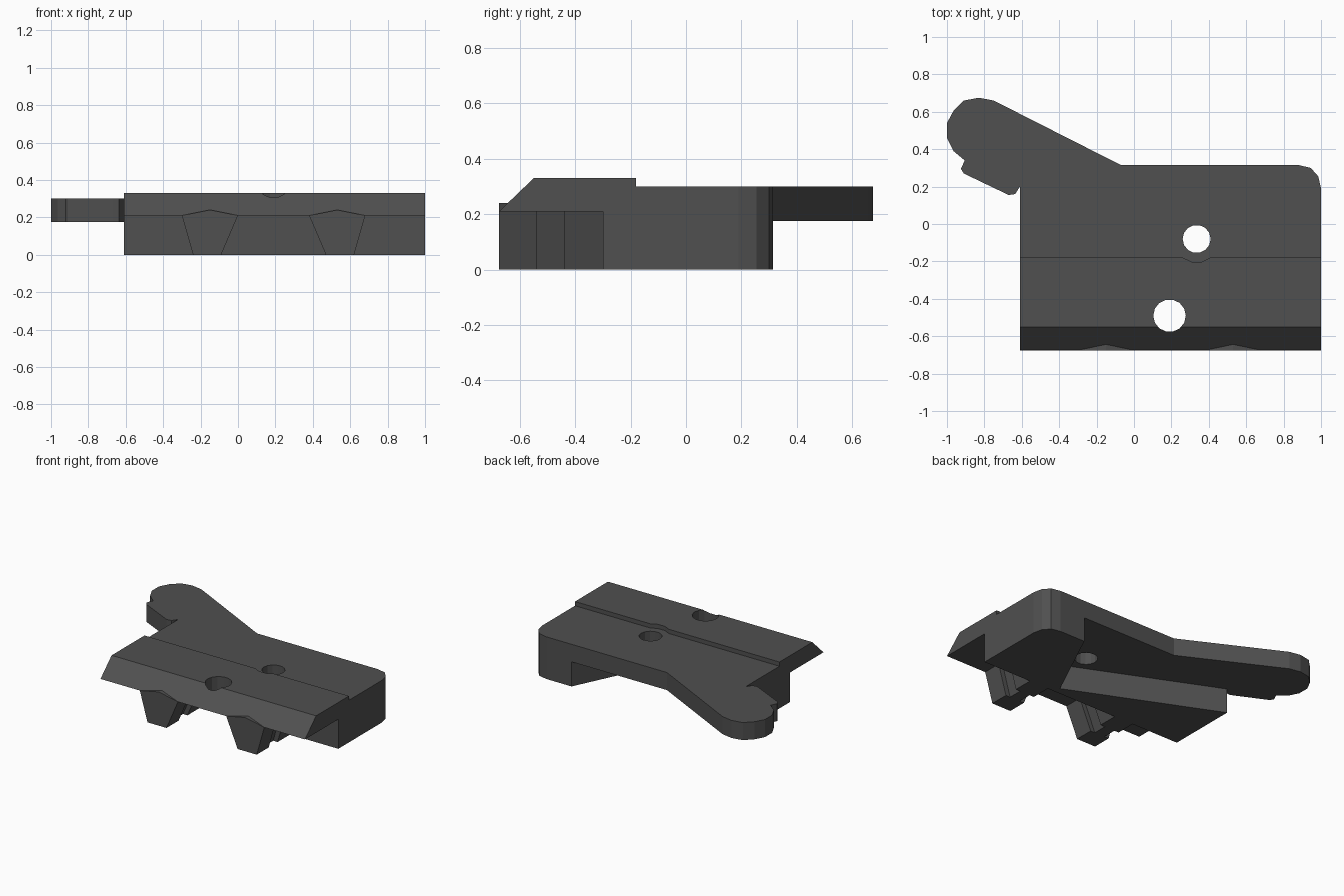
import bpy, bmesh, math

cube = bpy.data.objects.get("Cube")
if cube:
    bpy.data.objects.remove(cube, do_unlink=True)

gray = bpy.data.materials.new("dark_gray")
gray.use_nodes = True
color = (0.08, 0.08, 0.08, 1)
gray.diffuse_color = color
gray.node_tree.nodes["Principled BSDF"].inputs["Base Color"].default_value = color


def prism(name, outline, start, end, axis="z"):
    """Extrude an outline along z, x (outline in y,z) or y (outline in x,z)."""
    place = {"z": lambda a, b, t: (a, b, t),
             "x": lambda a, b, t: (t, a, b),
             "y": lambda a, b, t: (a, t, b)}[axis]
    bm = bmesh.new()
    low = [bm.verts.new(place(a, b, start)) for a, b in outline]
    high = [bm.verts.new(place(a, b, end)) for a, b in outline]
    bm.faces.new(low)
    bm.faces.new(high)
    for i in range(len(low)):
        j = (i + 1) % len(low)
        bm.faces.new((low[i], low[j], high[j], high[i]))
    bmesh.ops.recalc_face_normals(bm, faces=bm.faces)
    mesh = bpy.data.meshes.new(name)
    bm.to_mesh(mesh)
    bm.free()
    mesh.materials.append(gray)
    obj = bpy.data.objects.new(name, mesh)
    bpy.context.collection.objects.link(obj)
    return obj


def circle(x, y, radius, sides=14):
    return [(x + radius * math.cos(math.tau * i / sides),
             y + radius * math.sin(math.tau * i / sides)) for i in range(sides)]


def combine(target, other, operation):
    """Apply a boolean and discard the second shape."""
    mod = target.modifiers.new(operation, "BOOLEAN")
    mod.operation = operation
    mod.solver = "EXACT"
    mod.object = other
    bpy.context.view_layer.objects.active = target
    bpy.ops.object.modifier_apply(modifier=mod.name)
    bpy.data.objects.remove(other, do_unlink=True)


LEFT, RIGHT, FRONT, BACK = -0.61, 1.0, -0.675, 0.315
WALL, LEDGE, DECK, TOP = -0.30, 0.21, 0.30, 0.33

# Main block with one rounded rear corner
body = prism("clamp_body", [(LEFT, WALL), (RIGHT, WALL), (RIGHT, 0.19), (0.985, 0.255),
                            (0.945, 0.30), (0.88, BACK), (LEFT, BACK)], 0, DECK)

# Slanted pocket under the deck for the lever
pocket = prism("pocket_cutter", [(LEFT - 0.05, 0.225), (0.41, -0.25), (0.70, 0.355),
                                 (0.6, 0.6), (LEFT - 0.05, 0.6)], -0.1, 0.175)
combine(body, pocket, "DIFFERENCE")

# Paddle-shaped lever
lever = prism("lever", [(-0.07, BACK), (-0.75, 0.66), (-0.83, 0.675), (-0.91, 0.66),
                        (-0.965, 0.605), (-1, 0.54), (-1, 0.46), (-0.965, 0.39),
                        (-0.905, 0.34), (-0.925, 0.295), (-0.91, 0.27), (-0.67, 0.155),
                        (-0.635, 0.16), (-0.61, 0.20), (-0.3, 0.15), (-0.07, 0.2)],
              0.175, DECK)
combine(body, lever, "UNION")

# Raised front rail with a chamfered nose
rail = prism("front_rail", [(FRONT, LEDGE), (-0.25, LEDGE), (-0.18, 0.25), (-0.18, TOP),
                            (-0.55, TOP)], LEFT, RIGHT, "x")
combine(body, rail, "UNION")

# Tapered teeth, each with a narrower neck between two lugs
for middle, foot in ((-0.15, -0.165), (0.53, 0.545)):
    for start, end, inset in ((FRONT, -0.54, 0), (-0.56, -0.42, 0.035), (-0.44, -0.28, 0)):
        wide, narrow = 0.15 - inset, 0.075 - inset
        tooth = prism("tooth", [(middle - wide, LEDGE), (foot - narrow, 0),
                                (foot + narrow, 0), (middle + wide, LEDGE),
                                (middle, LEDGE + 0.03)], start, end, "y")
        combine(body, tooth, "UNION")

# Screw holes and the round relief in the step
for x, y, radius, bottom in ((0.19, -0.49, 0.087, -0.1), (0.335, -0.08, 0.075, -0.1),
                             (0.335, -0.08, 0.125, DECK)):
    combine(body, prism("hole_cutter", circle(x, y, radius), bottom, 0.5), "DIFFERENCE")
